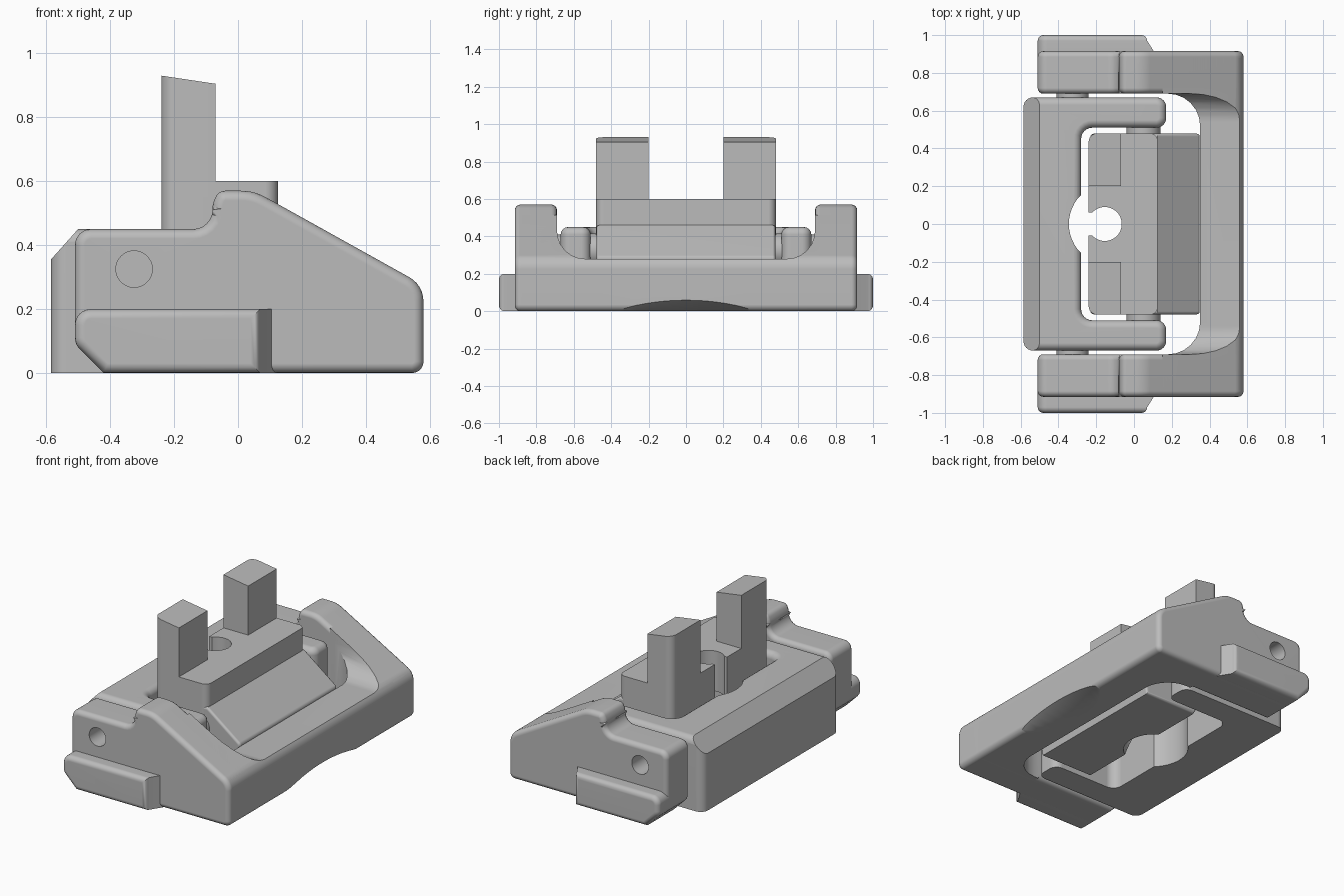
import bpy, bmesh, math
from mathutils import Matrix, Vector

if "Cube" in bpy.data.objects:
    bpy.data.objects.remove(bpy.data.objects["Cube"], do_unlink=True)

GREY = (0.5, 0.5, 0.5, 1)
metal = bpy.data.materials.new("plain_grey")
metal.use_nodes = True
metal.diffuse_color = GREY
metal.node_tree.nodes["Principled BSDF"].inputs["Base Color"].default_value = GREY


def outline(points):
    """Polygon with round corners; a third value is the tangent length."""
    out = []
    for i, p in enumerate(points):
        c = Vector(p[:2])
        if len(p) < 3:
            out.append(c)
            continue
        to_prev = (Vector(points[i - 1][:2]) - c).normalized()
        to_next = (Vector(points[(i + 1) % len(points)][:2]) - c).normalized()
        a, b = c + to_prev * p[2], c + to_next * p[2]
        w = math.sin(to_prev.angle(to_next) / 2)
        for k in range(7):
            t = k / 6
            u, v, s = (1 - t) ** 2, 2 * w * t * (1 - t), t * t
            out.append((a * u + c * v + b * s) / (u + v + s))
    return out


def add_object(name, bm):
    bmesh.ops.recalc_face_normals(bm, faces=bm.faces)
    mesh = bpy.data.meshes.new(name)
    bm.to_mesh(mesh)
    bm.free()
    mesh.materials.append(metal)
    obj = bpy.data.objects.new(name, mesh)
    bpy.context.collection.objects.link(obj)
    return obj


def prism(name, points, axis, lo, hi, rim=0, rims="both"):
    """Extrude an outline along an axis and round the rims of its caps."""
    place = {"x": lambda p, h: (h, p.x, p.y),
             "y": lambda p, h: (p.x, h, p.y),
             "z": lambda p, h: (p.x, p.y, h)}[axis]
    bm = bmesh.new()
    pts = outline(points)
    low = [bm.verts.new(place(p, lo)) for p in pts]
    high = [bm.verts.new(place(p, hi)) for p in pts]
    caps = [bm.faces.new(high), bm.faces.new(low)]
    for i in range(len(pts)):
        bm.faces.new((low[i - 1], low[i], high[i], high[i - 1]))
    bmesh.ops.recalc_face_normals(bm, faces=bm.faces)
    if rim:
        chosen = caps if rims == "both" else caps[:1]
        edges = [e for f in chosen for e in f.edges]
        bmesh.ops.bevel(bm, geom=edges, offset=rim, segments=4, profile=0.5,
                        affect="EDGES", clamp_overlap=False)
    return add_object(name, bm)


def cylinder(name, centre, radius, depth, rotation, sides=48):
    bm = bmesh.new()
    bmesh.ops.create_cone(bm, cap_ends=True, segments=sides, radius1=radius,
                          radius2=radius, depth=depth,
                          matrix=Matrix.Translation(centre) @ rotation)
    return add_object(name, bm)


UPRIGHT = Matrix.Identity(4)
ALONG_Y = Matrix.Rotation(math.pi / 2, 4, "X")


def cut(obj, cutter):
    """Subtract the cutter, bake the result and remove the cutter."""
    mod = obj.modifiers.new("cut", "BOOLEAN")
    mod.operation = "DIFFERENCE"
    mod.solver = "EXACT"
    mod.object = cutter
    cutter.hide_render = True
    bpy.context.view_layer.update()
    baked = obj.evaluated_get(bpy.context.evaluated_depsgraph_get())
    mesh = bpy.data.meshes.new_from_object(baked)
    obj.modifiers.clear()
    obj.data = mesh
    bpy.data.objects.remove(cutter, do_unlink=True)


parts = []

# Outer frame: side profile shared by the two arms and the cross bar
side = [(-0.42, 0), (0.58, 0, 0.035), (0.58, 0.275, 0.05), (0.05, 0.57, 0.04),
        (-0.06, 0.57, 0.02), (-0.08, 0.53, 0.02), (-0.08, 0.45, 0.06),
        (-0.51, 0.45, 0.05), (-0.51, 0.09, 0.02)]
bar = prism("outer_cross_bar", side, "y", -0.88, 0.88)
cut(bar, prism("opening", [(-0.8, -0.69), (0.35, -0.69, 0.17),
                           (0.35, 0.69, 0.17), (-0.8, 0.69)], "z", -0.2, 1))
cut(bar, prism("arm_space", [(-0.8, -1), (0.15, -1), (0.15, 1), (-0.8, 1)],
               "z", -0.2, 1))
cut(bar, prism("scoop", [(-0.69, 0.9), (-0.69, 0.28, 0.15),
                         (0.69, 0.28, 0.15), (0.69, 0.9)], "x", 0, 1))
cut(bar, cylinder("underside_arch", (0.926, 0, -1.259), 1.36, 0.6,
                  Matrix.Rotation(1.252, 4, "Y"), 128))
parts.append(bar)

rail_side = [(-0.42, 0), (0.12, 0), (0.12, 0.2), (-0.51, 0.2, 0.05),
             (-0.51, 0.09, 0.02)]
for s, label in ((1, "back"), (-1, "front")):
    arm = prism(label + "_outer_arm", side, "y",
                *sorted((s * 0.69, s * 0.915)), rim=0.03)
    cut(arm, cylinder("pin_hole", (-0.325, s * 0.8, 0.325), 0.057, 0.5, ALONG_Y))
    parts.append(arm)

    # Side rail, its end sloping into the arm
    rail = prism(label + "_side_rail", rail_side, "y",
                 *sorted((s * 0.86, s * 1.0)), rim=0.03)
    for v in rail.data.vertices:
        if v.co.x > 0 and abs(v.co.y) > 0.95:
            v.co.x -= 0.05
    parts.append(rail)

    # Pivot pins between the nested parts
    parts.append(cylinder(label + "_outer_pivot", (-0.325, s * 0.68, 0.325),
                          0.085, 0.05, ALONG_Y))
    parts.append(cylinder(label + "_inner_pivot", (0.05, s * 0.495, 0.325),
                          0.09, 0.06, ALONG_Y))

    # Upright post with a sloping top
    post = prism(label + "_post", [(-0.24, s * 0.2), (-0.07, s * 0.2),
                                   (-0.07, s * 0.48), (-0.24, s * 0.48, 0.045)],
                 "z", 0.55, 0.93)
    for v in post.data.vertices:
        if v.co.z > 0.9:
            v.co.z -= (v.co.x + 0.24) * 0.15
    parts.append(post)

# Middle frame, open towards the outer cross bar
half = [(-0.28, 0.51, 0.06), (0.17, 0.51, 0.05), (0.17, 0.67, 0.05),
        (-0.585, 0.67, 0.05)]
plan = half + [(x, -y, t) for x, y, t in reversed(half)]
middle = prism("middle_frame", plan, "z", 0, 0.45, rim=0.04, rims="top")
cut(middle, prism("top_chamfer", [(-0.685, 0.243), (-0.41, 0.551),
                                  (-0.685, 0.551)], "y", -1, 1))
cut(middle, cylinder("clearance_notch", (-0.13, 0, 0.2), 0.215, 1, UPRIGHT))
parts.append(middle)

# Inner rocker: raised block on a wedge, bored from top and bottom
block = prism("rocker_block", [(-0.24, -0.48, 0.045), (0.125, -0.48, 0.04),
                               (0.125, 0.48, 0.04), (-0.24, 0.48, 0.045)],
              "z", 0.32, 0.6)
wedge = prism("rocker_wedge", [(-0.06, 0), (0.3, 0), (0.35, 0.29, 0.015),
                               (0.125, 0.46), (-0.2, 0.46), (-0.23, 0.32)],
              "y", -0.478, 0.478, rim=0.015)
for piece in (block, wedge):
    cut(piece, cylinder("screw_hole", (-0.155, 0, 0.4), 0.09, 1.2, UPRIGHT))
    cut(piece, cylinder("counterbore", (-0.155, 0, 0.1), 0.18, 0.5, UPRIGHT))
    cut(piece, prism("slot", [(-0.4, -0.06), (-0.16, -0.06), (-0.16, 0.06),
                              (-0.4, 0.06)], "z", -0.2, 0.9))
    parts.append(piece)

# Smooth the rounded edges and keep flat faces flat
bpy.ops.object.select_all(action="DESELECT")
for obj in parts:
    obj.select_set(True)
bpy.context.view_layer.objects.active = parts[0]
bpy.ops.object.shade_smooth_by_angle(angle=math.radians(30))
for obj in parts:
    obj.modifiers.new("even_shading", "WEIGHTED_NORMAL").keep_sharp = True
